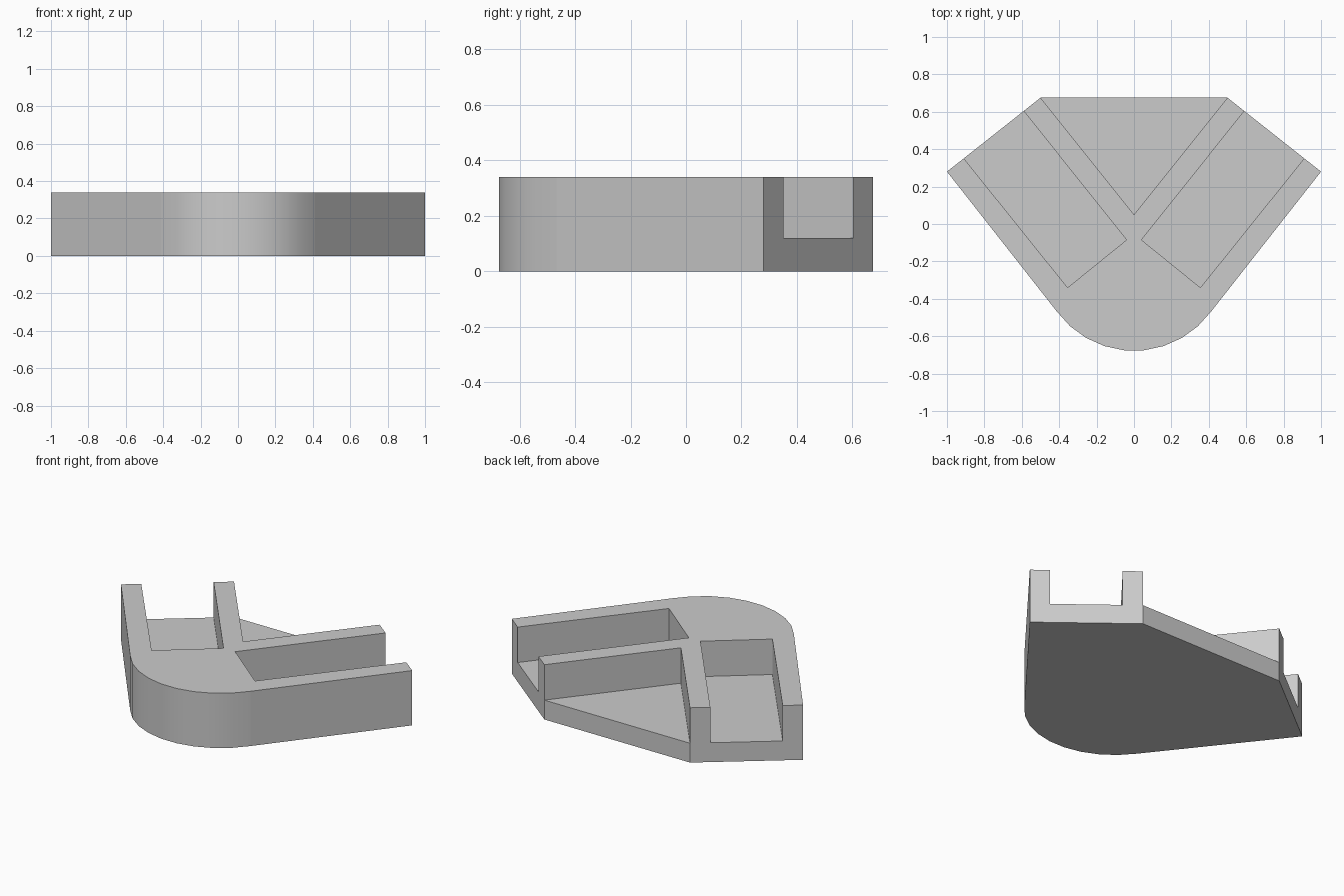
import bpy
import bmesh
from math import sin, cos, radians

cube = bpy.data.objects.get("Cube")
if cube:
    bpy.data.objects.remove(cube, do_unlink=True)

FLOOR, TOP = 0.12, 0.34

# Grey material
grey = bpy.data.materials.new("light_grey")
grey.use_nodes = True
colour = (0.6, 0.6, 0.6, 1)
grey.diffuse_color = colour
grey.node_tree.nodes["Principled BSDF"].inputs["Base Color"].default_value = colour

# Plan points on the +x half
tip, slot_out, slot_in, back = (1, 0.28), (0.91, 0.351), (0.59, 0.604), (0.5, 0.675)
slot_end_out, slot_end_in = (0.355, -0.34), (0.04, -0.085)
notch = (0, 0.05)


def mirrored(points):
    return [(-x, y) for x, y in reversed(points)]


# Rounded front, nine segments
RADIUS, CENTRE_Y = 0.51, -0.168
angles = [radians(-54 + 12 * i) for i in range(10)]
arc = [(RADIUS * sin(a), CENTRE_Y - RADIUS * cos(a)) for a in angles]

# Outer outline of the base, and outline of the raised walls
base_half = [tip, slot_out, slot_in, back]
wall_half = [tip, slot_out, slot_end_out, slot_end_in, slot_in, back]
base_outline = arc + base_half + mirrored(base_half)
wall_outline = arc + wall_half + [notch] + mirrored(wall_half)

bm = bmesh.new()
cache = {}


def vert(point, z):
    key = (round(point[0], 4), round(point[1], 4), z)
    if key not in cache:
        cache[key] = bm.verts.new(key)
    return cache[key]


def cap(points, z):
    bm.faces.new([vert(p, z) for p in points])


def sides(points, z0, z1):
    for p, q in zip(points, points[1:] + points[:1]):
        face = bm.faces.new([vert(p, z0), vert(q, z0), vert(q, z1), vert(p, z1)])
        face.smooth = p in arc and q in arc


# Base slab, raised walls and top
cap(base_outline[::-1], 0)
sides(base_outline, 0, FLOOR)
sides(wall_outline, FLOOR, TOP)
cap(wall_outline, TOP)

# Floors of the two channels and the rear notch
channel = [slot_out, slot_in, slot_end_in, slot_end_out]
cap(channel, FLOOR)
cap(mirrored(channel), FLOOR)
cap([back, (-back[0], back[1]), notch], FLOOR)

# Keep the rounded front smooth and every other edge crisp
bmesh.ops.recalc_face_normals(bm, faces=bm.faces)
for edge in bm.edges:
    edge.smooth = all(f.smooth for f in edge.link_faces)

mesh = bpy.data.meshes.new("channel_block")
bm.to_mesh(mesh)
bm.free()
mesh.materials.append(grey)
block = bpy.data.objects.new("channel_block", mesh)
bpy.context.scene.collection.objects.link(block)
